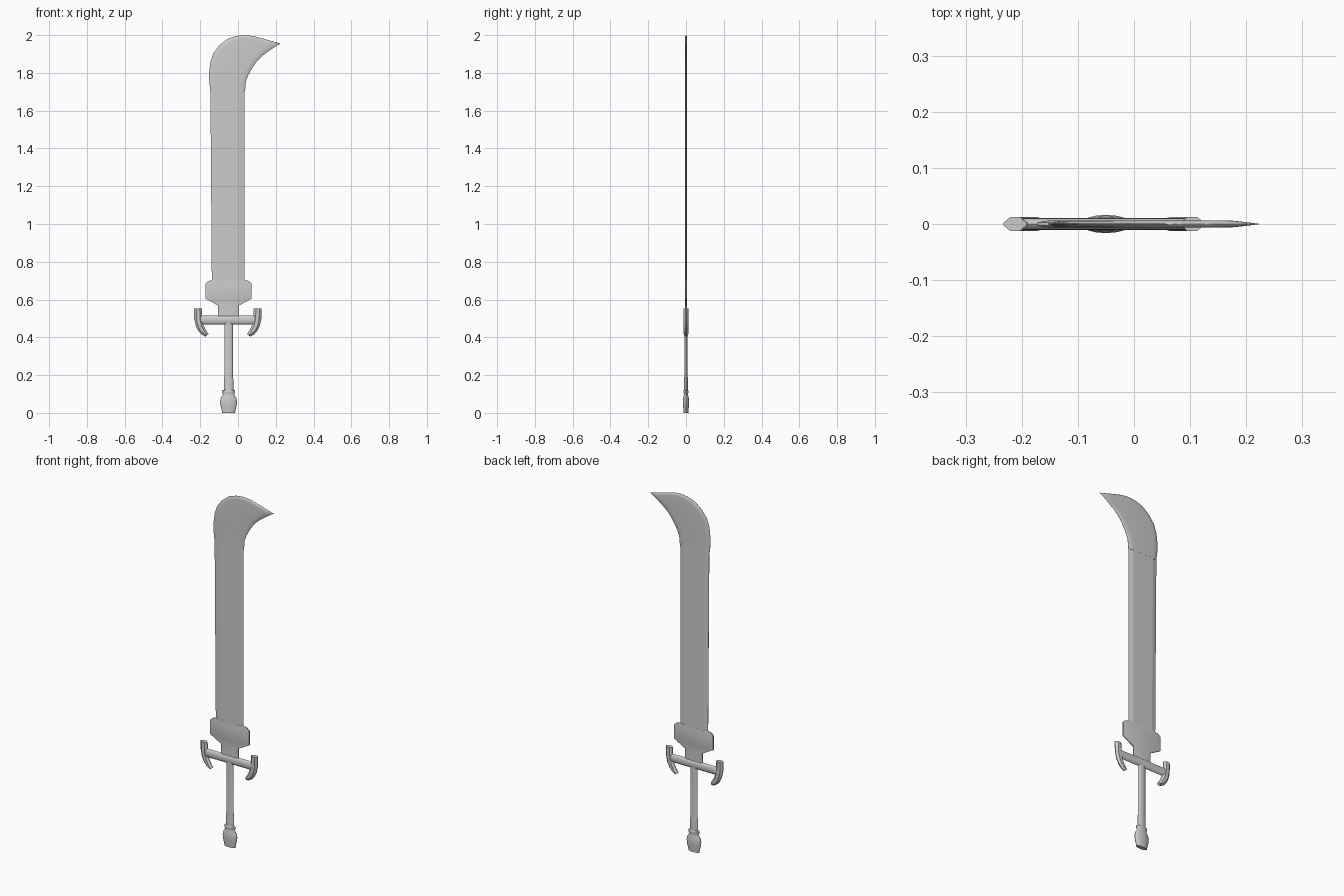
import bpy, bmesh, math
from mathutils import Vector

if "Cube" in bpy.data.objects:
    bpy.data.objects.remove(bpy.data.objects["Cube"])

CX = -0.05  # axis of the handle


def finish(name, bm, angle=35):
    bmesh.ops.remove_doubles(bm, verts=bm.verts, dist=0.0002)
    bmesh.ops.recalc_face_normals(bm, faces=bm.faces)
    me = bpy.data.meshes.new(name)
    bm.to_mesh(me)
    bm.free()
    ob = bpy.data.objects.new(name, me)
    bpy.context.collection.objects.link(ob)
    bpy.ops.object.select_all(action='DESELECT')
    ob.select_set(True)
    bpy.context.view_layer.objects.active = ob
    bpy.ops.object.shade_smooth_by_angle(angle=math.radians(angle))
    return ob


def bridge(bm, rings):
    n = len(rings[0])
    for a, b in zip(rings, rings[1:]):
        for i in range(n):
            j = (i + 1) % n
            bm.faces.new((a[i], a[j], b[j], b[i]))
    bm.faces.new(rings[0])
    bm.faces.new(rings[-1])


def loft(name, stations, rim, angle=20):
    """Flat piece between two outline rails (x, z); rim = (inset, half thickness) from edge inwards."""
    bm = bmesh.new()
    rings = []
    for left, right in stations:
        l, r = Vector(left), Vector(right)
        d = r - l
        s = min(1, d.length * 0.45 / rim[-1][0])
        d.normalize()
        side = [(l + d * o * s, y * s) for o, y in rim]
        side += [(r - d * o * s, y * s) for o, y in reversed(rim)]
        pts = [(p.x, -y, p.y) for p, y in side] + [(p.x, y, p.y) for p, y in reversed(side)]
        rings.append([bm.verts.new(p) for p in pts])
    bridge(bm, rings)
    return finish(name, bm, angle)


def lathe(name, profile, flat, n=16):
    """Flattened round piece on the handle axis; profile = (radius, z)."""
    bm = bmesh.new()
    rings = [[bm.verts.new((CX + r * math.cos(2 * math.pi * i / n),
                            flat * r * math.sin(2 * math.pi * i / n), z))
              for i in range(n)] for r, z in profile]
    bridge(bm, rings)
    return finish(name, bm, 40)


# Straight blade with sharpened edges
loft("blade", [((-0.138, 0.62), (0.035, 0.62)), ((-0.146, 1.71), (0.035, 1.71))],
     [(0, 0.0005), (0.026, 0.0058)], 10)

# Collar with two side lugs and a neck
half = [(0.055, 0.51), (0.055, 0.568), (0.122, 0.605), (0.122, 0.685), (0.108, 0.698), (0.085, 0.704)]
loft("collar", [((CX - w, z), (CX + w, z)) for w, z in half], [(0, 0.003), (0.018, 0.006)])

# Hooked tip
tip = [((-0.146, 1.70), (0.037, 1.70)),
       ((-0.152, 1.75), (0.042, 1.755)),
       ((-0.153, 1.80), (0.055, 1.79)),
       ((-0.146, 1.86), (0.075, 1.825)),
       ((-0.130, 1.905), (0.095, 1.855)),
       ((-0.100, 1.945), (0.115, 1.877)),
       ((-0.055, 1.98), (0.135, 1.895)),
       ((-0.010, 1.995), (0.150, 1.906)),
       ((0.035, 2.0), (0.165, 1.917)),
       ((0.080, 1.995), (0.178, 1.926)),
       ((0.130, 1.982), (0.194, 1.937)),
       ((0.180, 1.968), (0.210, 1.947)),
       ((0.2250, 1.955), (0.2251, 1.955))]
loft("blade_tip", tip, [(0, 0.0005), (0.008, 0.0035), (0.018, 0.0056), (0.030, 0.0062)], 50)

# Crossguard bar
bm = bmesh.new()
rings = [[bm.verts.new((x, 0.011 * math.cos(math.pi * i / 6), 0.492 + 0.024 * math.sin(math.pi * i / 6)))
          for i in range(12)] for x in (-0.2, 0.092)]
bridge(bm, rings)
finish("crossguard_bar", bm, 40)

# Crescent ends of the crossguard, mirrored about the handle axis
hook = [((0.179, 0.552), (0.137, 0.552)),
        ((0.178, 0.50), (0.135, 0.49)),
        ((0.170, 0.462), (0.126, 0.458)),
        ((0.157, 0.435), (0.115, 0.437)),
        ((0.140, 0.416), (0.106, 0.424)),
        ((0.119, 0.404), (0.102, 0.417))]
for side, sign in (("left", -1), ("right", 1)):
    c = -0.054
    loft("crossguard_hook_" + side, [((c + sign * a, z1), (c + sign * b, z2)) for (a, z1), (b, z2) in hook],
         [(0, 0.002), (0.012, 0.0122)], 30)

# Grip
lathe("grip", [(0.025, 0.10), (0.025, 0.18), (0.0225, 0.19), (0.0225, 0.48)], 0.4)

# Pommel with a small ring at its top
lathe("pommel", [(0.034, 0), (0.036, 0.012), (0.043, 0.04), (0.045, 0.06), (0.041, 0.078), (0.031, 0.095),
                 (0.030, 0.102), (0.035, 0.108), (0.035, 0.118), (0.026, 0.122)], 0.36)
